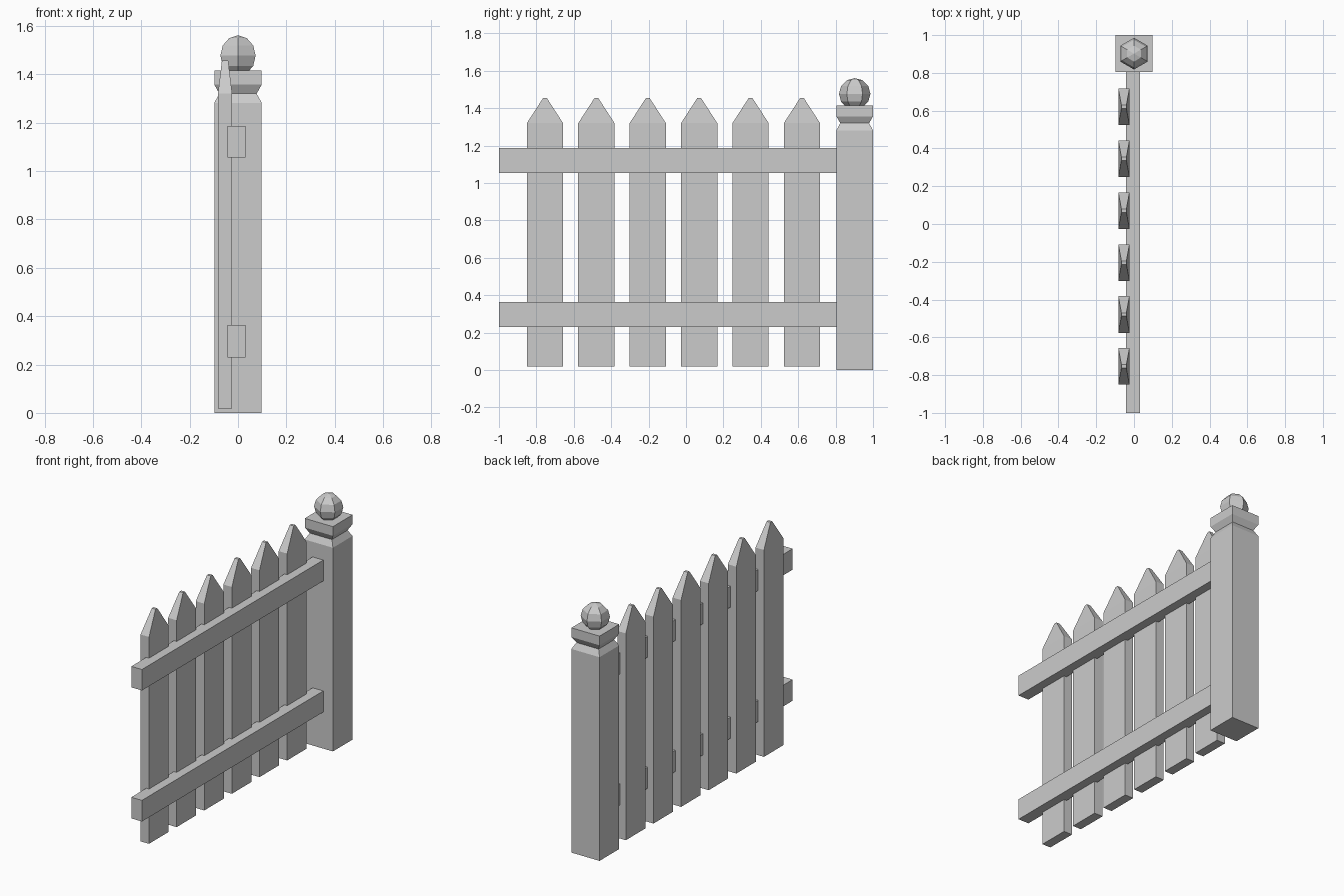
import bpy, bmesh
from mathutils import Matrix

if "Cube" in bpy.data.objects:
    bpy.data.objects.remove(bpy.data.objects["Cube"])


def add_object(name, bm):
    bmesh.ops.recalc_face_normals(bm, faces=bm.faces)
    mesh = bpy.data.meshes.new(name)
    bm.to_mesh(mesh)
    bm.free()
    obj = bpy.data.objects.new(name, mesh)
    bpy.context.collection.objects.link(obj)
    return obj


def loft(name, cx, cy, sections):
    """Stack of rectangles (z, half_x, half_y) skinned into a closed solid."""
    bm = bmesh.new()
    rings = [[bm.verts.new((cx + sx * hx, cy + sy * hy, z))
              for sx, sy in ((-1, -1), (1, -1), (1, 1), (-1, 1))]
             for z, hx, hy in sections]
    for a, b in zip(rings, rings[1:]):
        for i in range(4):
            j = (i + 1) % 4
            bm.faces.new((a[i], a[j], b[j], b[i]))
    bm.faces.new(rings[0][::-1])
    bm.faces.new(rings[-1])
    return add_object(name, bm)


# Square post with a grooved neck under its cap
POST_Y, POST_H = 0.902, 0.098
loft("post", 0, POST_Y, [(z, h, h) for z, h in (
    (0, POST_H), (1.282, POST_H), (1.32, 0.077), (1.357, POST_H), (1.415, POST_H))])

# Low-poly ball finial
bm = bmesh.new()
bmesh.ops.create_uvsphere(bm, u_segments=6, v_segments=6, radius=0.084,
                          matrix=Matrix.Translation((0, POST_Y, 1.477)))
add_object("ball_finial", bm)

# Horizontal rails
for name, z0, z1 in (("lower_rail", 0.23, 0.363), ("upper_rail", 1.055, 1.187)):
    y0, y1 = -1.0, POST_Y - POST_H + 0.004
    half_y = (y1 - y0) / 2
    loft(name, -0.006, (y0 + y1) / 2, [(z0, 0.037, half_y), (z1, 0.037, half_y)])

# Pointed pickets
for i in range(6):
    loft(f"picket_{i + 1}", -0.0535, -0.754 + 0.2748 * i,
         [(0.018, 0.0295, 0.097), (1.32, 0.0295, 0.097), (1.456, 0.013, 0.009)])
